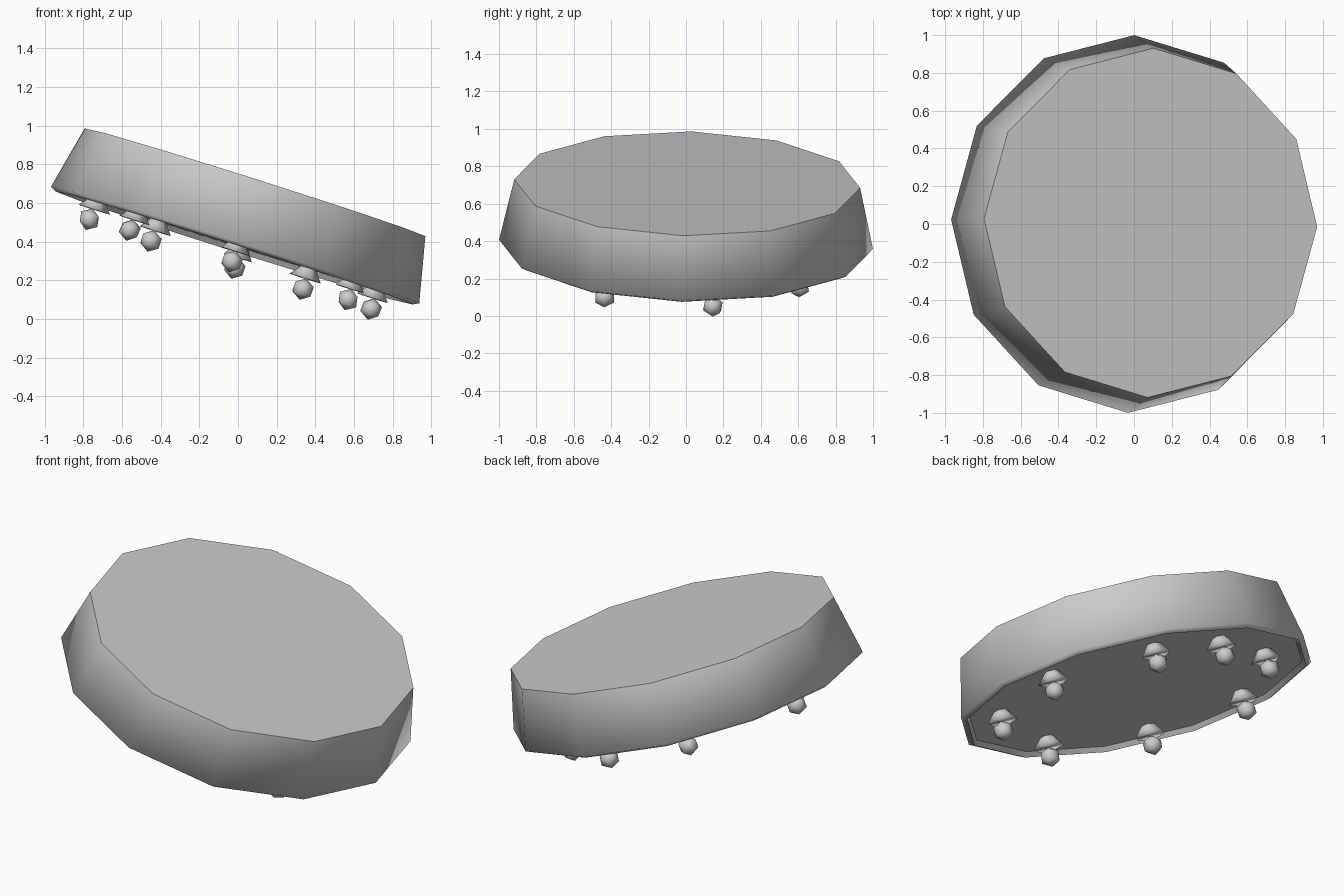
import bpy, bmesh, math
from mathutils import Matrix, Vector

cube = bpy.data.objects.get("Cube")
if cube:
    bpy.data.objects.remove(cube, do_unlink=True)

# Material
grey = bpy.data.materials.new("plain grey")
grey.use_nodes = True
colour = (0.6, 0.6, 0.6, 1)
grey.diffuse_color = colour
grey.node_tree.nodes["Principled BSDF"].inputs["Base Color"].default_value = colour

# Tilted frame: origin at the middle of the underside, z along the axis
axis = Vector((0.302, 0.0185, 0.953)).normalized()
side = axis.cross(Vector((1, 0, 0))).normalized()
slope = side.cross(axis)
tilt = Matrix.Translation((-0.015, 0, 0.3825)) @ Matrix((slope, side, axis)).transposed().to_4x4()


def finish(name, bm, place):
    for f in bm.faces:
        f.smooth = True
    mesh = bpy.data.meshes.new(name)
    bm.to_mesh(mesh)
    bm.free()
    mesh.materials.append(grey)
    obj = bpy.data.objects.new(name, mesh)
    obj.matrix_world = place
    bpy.context.collection.objects.link(obj)


def lathe(name, rings, sides, turn, sharp_rings, place):
    """Stack of polygon rings (radius, height), capped at both ends."""
    bm = bmesh.new()
    loops = []
    for r, h in rings:
        angles = [math.tau * i / sides + turn for i in range(sides)]
        loops.append([bm.verts.new((r * math.cos(a), r * math.sin(a), h)) for a in angles])
    for low, high in zip(loops, loops[1:]):
        for i in range(sides):
            j = (i + 1) % sides
            bm.faces.new((low[i], low[j], high[j], high[i]))
    bm.faces.new(loops[0])
    bm.faces.new(loops[-1])
    bmesh.ops.recalc_face_normals(bm, faces=bm.faces)
    for k in sharp_rings:
        for i in range(sides):
            bm.edges.get((loops[k][i], loops[k][(i + 1) % sides])).smooth = False
    finish(name, bm, place)


# Drum: recessed underside, bevelled rim, flared wall, flat top
lathe("drum", [(0.95, 0.012), (0.968, -0.016), (1.0, 0), (0.925, 0.341)],
      12, math.radians(-1), (0, 1, 3), tilt)

# Ball feet under flared mounts, spaced unevenly around the underside
feet = [(0.77, 0.15), (0.4, 0.61), (0.03, 0.76), (-0.425, 0.62),
        (-0.76, 0.04), (-0.54, -0.51), (0.015, -0.75), (0.645, -0.43)]
for n, (u, v) in enumerate(feet):
    spot = tilt @ Matrix.Translation((u, v, 0)) @ Matrix.Rotation(math.atan2(v, u), 4, 'Z')
    lathe(f"foot_mount_{n + 1}", [(0.085, -0.045), (0.04, 0.014)], 6, 0, (1,),
          spot @ Matrix.Translation((-0.01, 0, 0)))
    bm = bmesh.new()
    bmesh.ops.create_icosphere(bm, subdivisions=1, radius=0.058)
    finish(f"foot_ball_{n + 1}", bm, spot @ Matrix.Translation((0, 0, -0.1)))
